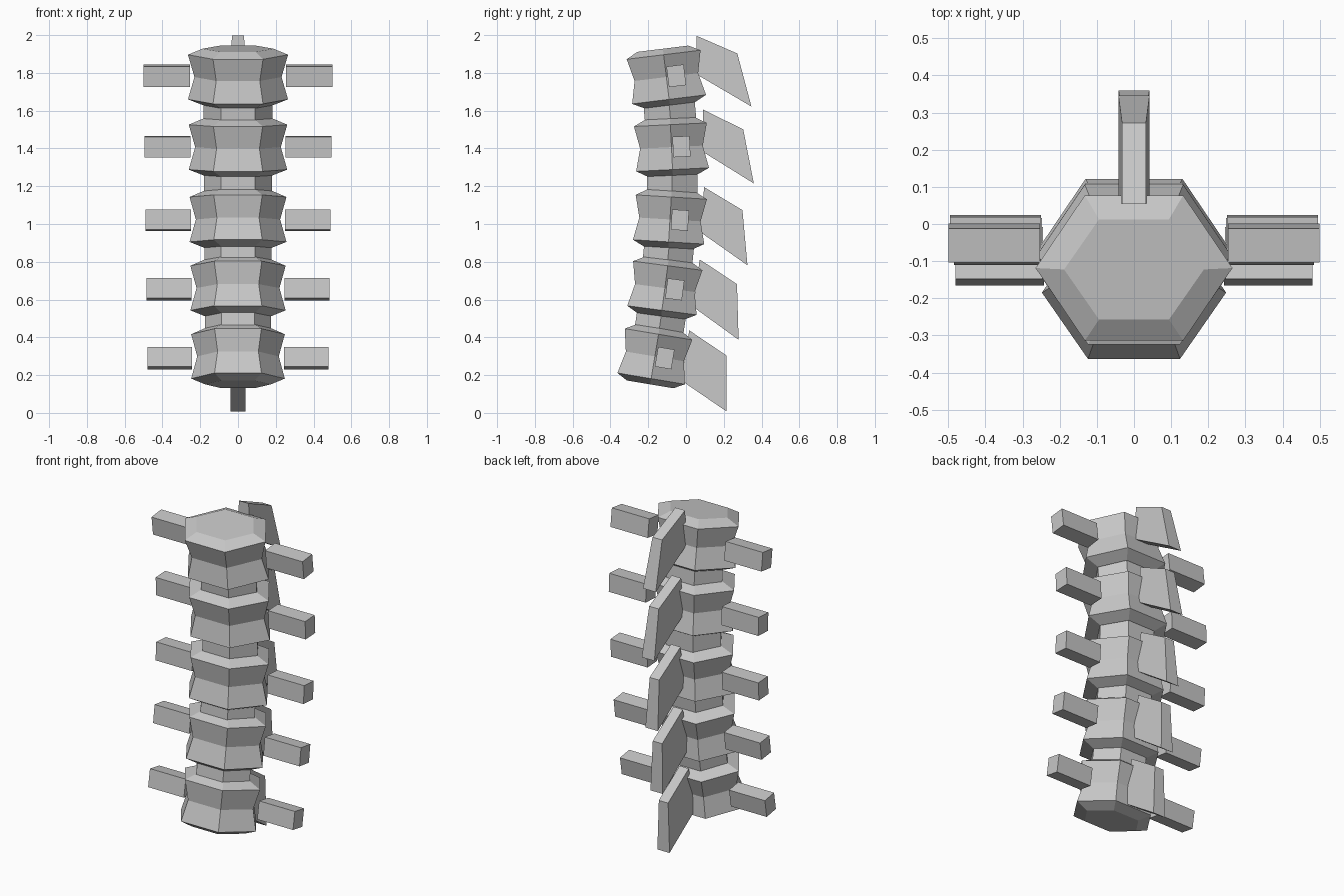
import bpy, bmesh, math
from mathutils import Matrix, Vector

if "Cube" in bpy.data.objects:
    bpy.data.objects.remove(bpy.data.objects["Cube"])

grey = bpy.data.materials.new("bone_grey")
grey.diffuse_color = (0.57, 0.57, 0.57, 1)
grey.use_nodes = True
grey.node_tree.nodes["Principled BSDF"].inputs["Base Color"].default_value = grey.diffuse_color


def finish(bm, name, matrix):
    """Turn a bmesh into a flat-shaded grey object."""
    bmesh.ops.recalc_face_normals(bm, faces=bm.faces)
    mesh = bpy.data.meshes.new(name)
    bm.to_mesh(mesh)
    bm.free()
    mesh.materials.append(grey)
    obj = bpy.data.objects.new(name, mesh)
    obj.matrix_world = matrix
    bpy.context.collection.objects.link(obj)
    return obj


def loft(name, rings, matrix):
    """Capped solid from matching rings of points."""
    bm = bmesh.new()
    loops = [[bm.verts.new(p) for p in ring] for ring in rings]
    n = len(loops[0])
    for a, b in zip(loops, loops[1:]):
        for i in range(n):
            j = (i + 1) % n
            bm.faces.new((a[i], a[j], b[j], b[i]))
    bm.faces.new(loops[0])
    bm.faces.new(loops[-1])
    return finish(bm, name, matrix)


def hexagon(half_width, half_depth, z):
    """Six-sided ring with corners on the left and right."""
    return [(half_width * math.cos(math.radians(60 * i)),
             half_depth * math.sin(math.radians(60 * i)) / math.sin(math.radians(60)), z)
            for i in range(6)]


def pose(y, z, tilt):
    return Matrix.Translation((0, y, z)) @ Matrix.Rotation(math.radians(tilt), 4, 'X')


# Centre y, centre z and forward tilt of each vertebra, bottom to top
SPINE = [(-0.165, 0.299, -9.5), (-0.112, 0.661, -7.5), (-0.085, 1.024, -3.5),
         (-0.077, 1.407, 2.8), (-0.104, 1.778, 7)]

# Side outline of the rear blade on the lowest and highest vertebra
BLADE_LOW = [(0.157, 0.166), (0.372, 0.068), (0.421, -0.224), (0.160, -0.103)]
BLADE_HIGH = [(0.184, 0.198), (0.388, 0.078), (0.428, -0.210), (0.160, -0.005)]

# Body profile: width factor, depth factor, height
PROFILE = [(0.70, 0.69, -0.150), (1, 1, -0.119), (0.87, 0.86, 0),
           (1, 1, 0.119), (0.71, 0.69, 0.151)]

for k, (y, z, tilt) in enumerate(SPINE):
    t = k / 4
    frame = pose(y, z, tilt)
    width, depth = 0.248 + 0.017 * t, 0.181 + 0.016 * t

    # Waisted hexagonal body with bevelled ends
    loft(f"vertebra_body_{k + 1}",
         [hexagon(width * w, depth * d, h) for w, d, h in PROFILE], frame)

    # Side bars
    s = 0.96 + 0.04 * t
    for side, label in ((-1, "left"), (1, "right")):
        rings = [[(side * x * s, 0.053 + a * 0.046 * s, b * 0.055 * s)
                  for a, b in ((-1, -1), (1, -1), (1, 1), (-1, 1))]
                 for x in (0.253, 0.5)]
        loft(f"side_bar_{label}_{k + 1}", rings, frame)

    # Rear blade, thicker toward its lower edge
    outline = [Vector(a).lerp(Vector(b), t) for a, b in zip(BLADE_LOW, BLADE_HIGH)]
    thick = (0.032, 0.032, 0.042, 0.042)
    loft(f"rear_blade_{k + 1}",
         [[(side * w * s, p.x, p.y) for p, w in zip(outline, thick)] for side in (-1, 1)],
         frame)

    # Disc joining this vertebra to the one above
    if k < 4:
        lower = frame @ Vector((0, 0, 0.14))
        upper = pose(*SPINE[k + 1]) @ Vector((0, 0, -0.14))
        mid = (lower + upper) / 2
        half = (upper - lower).length / 2
        loft(f"disc_{k + 1}",
             [hexagon(0.176 + 0.008 * t, 0.130 + 0.008 * t, h) for h in (-half, half)],
             pose(mid.y, mid.z, (tilt + SPINE[k + 1][2]) / 2))
